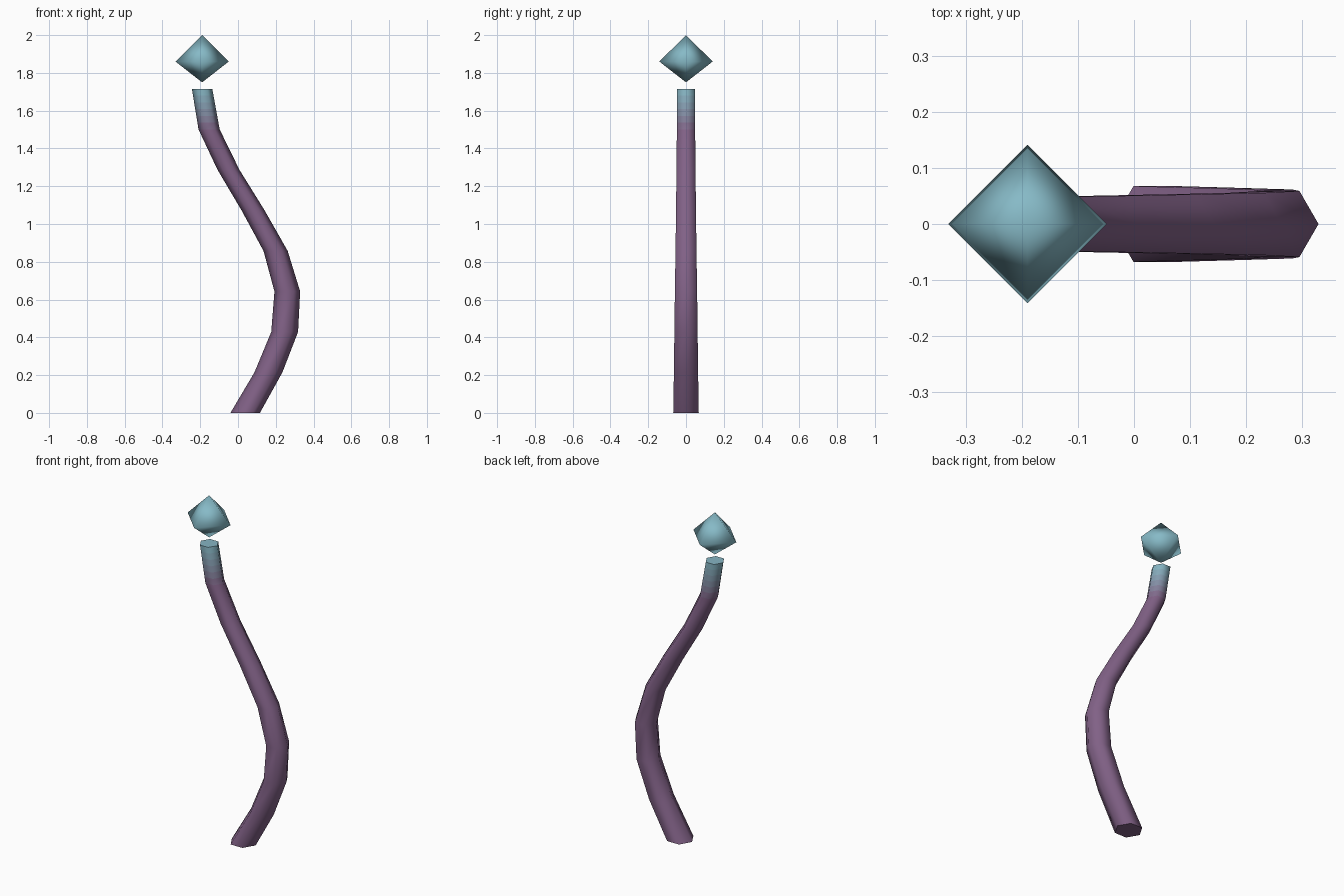
import bpy, bmesh, math

if "Cube" in bpy.data.objects:
    bpy.data.objects.remove(bpy.data.objects["Cube"])

PURPLE = (0.22, 0.12, 0.24)
TEAL = (0.24, 0.49, 0.57)


def mix(a, b, t):
    return [p + (q - p) * t for p, q in zip(a, b)]


def material(name, rgb):
    m = bpy.data.materials.new(name)
    m.diffuse_color = (*rgb, 1)
    m.use_nodes = True
    m.node_tree.nodes["Principled BSDF"].inputs["Base Color"].default_value = m.diffuse_color
    return m


def finish(name, bm, mats):
    bmesh.ops.recalc_face_normals(bm, faces=bm.faces)
    me = bpy.data.meshes.new(name)
    bm.to_mesh(me)
    bm.free()
    for m in mats:
        me.materials.append(m)
    ob = bpy.data.objects.new(name, me)
    bpy.context.collection.objects.link(ob)
    return ob


# Curved stalk: level hexagonal rings (centre x, radius), evenly spaced in z
TOP = 1.715
path = [(0.038, 0.078), (0.161, 0.074), (0.247, 0.071), (0.261, 0.068), (0.199, 0.064),
        (0.08, 0.061), (-0.05, 0.058), (-0.153, 0.056), (-0.19, 0.054)]
rings = [(x, r, TOP * i / 8) for i, (x, r) in enumerate(path)]

# Top segment is split into bands that fade from purple to teal
STEPS = 6
low, high = rings[-2:]
rings = rings[:-1] + [mix(low, high, k / STEPS) for k in range(1, STEPS + 1)]
mats = [material("purple", PURPLE)]
mats += [material(f"fade_{k}", mix(PURPLE, TEAL, (k + 0.5) / STEPS)) for k in range(STEPS)]

bm = bmesh.new()
loops = [[bm.verts.new((x + r * math.cos(math.pi * j / 3), r * math.sin(math.pi * j / 3), z))
          for j in range(6)] for x, r, z in rings]
for i, (a, b) in enumerate(zip(loops, loops[1:])):
    for j in range(6):
        f = bm.faces.new((a[j], a[(j + 1) % 6], b[(j + 1) % 6], b[j]))
        f.smooth = True
        f.material_index = max(0, i - 6)
for ring, index in ((loops[0], 0), (loops[-1], STEPS)):
    cap = bm.faces.new(ring)
    cap.material_index = index
    for e in cap.edges:
        e.smooth = False
finish("stalk", bm, mats)

# Floating eight-sided crystal above the stalk
bm = bmesh.new()
waist = [bm.verts.new((-0.19 + 0.141 * math.cos(math.pi * j / 2),
                       0.141 * math.sin(math.pi * j / 2), 1.86)) for j in range(4)]
for z in (2.0, 1.75):
    tip = bm.verts.new((-0.19, 0, z))
    for j in range(4):
        bm.faces.new((waist[j], waist[(j + 1) % 4], tip)).smooth = True
finish("crystal", bm, [material("teal", TEAL)])
